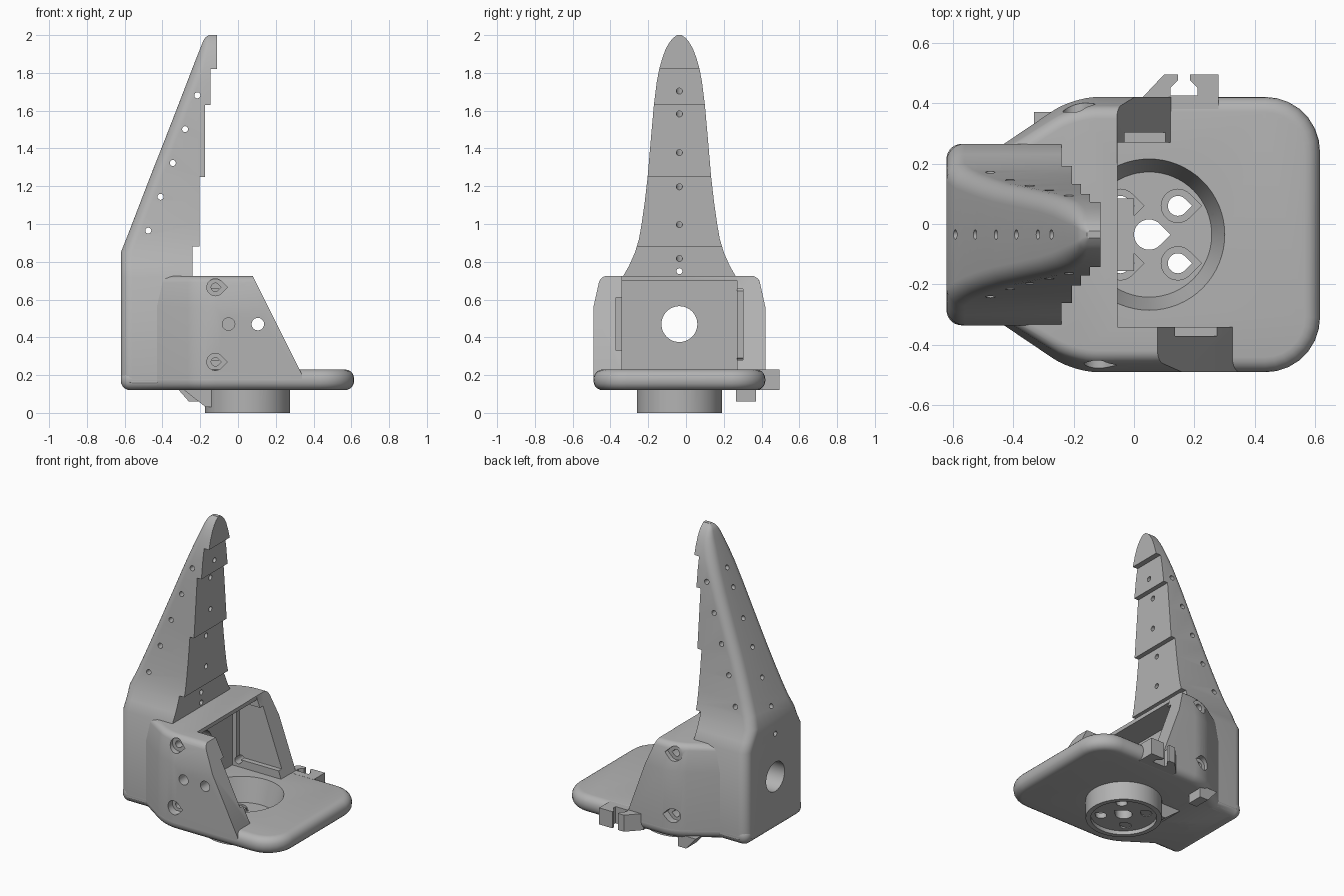
import bpy, bmesh, math
from mathutils import Vector

cube = bpy.data.objects.get("Cube")
if cube:
    bpy.data.objects.remove(cube, do_unlink=True)

GREY = bpy.data.materials.new("plain_grey")
GREY.use_nodes = True
GREY.diffuse_color = (0.45, 0.45, 0.45, 1)
GREY.node_tree.nodes["Principled BSDF"].inputs["Base Color"].default_value = (0.45, 0.45, 0.45, 1)

CY = -0.035                 # middle of the body in y
HUB = (0.05, CY)            # middle of the round hub


def rounded(corners, n=7):
    """Outline from (x, y, radius) corners."""
    out = []
    for i, (x, y, r) in enumerate(corners):
        p = Vector((x, y))
        if r == 0:
            out.append(p)
            continue
        a = p + (Vector(corners[i - 1][:2]) - p).normalized() * r
        b = p + (Vector(corners[(i + 1) % len(corners)][:2]) - p).normalized() * r
        for k in range(n + 1):
            t = k / n
            # blend that stays close to a circular arc
            w = 1.41 * t * (1 - t)
            out.append((a * (1 - t) ** 2 + p * w + b * t * t) / ((1 - t) ** 2 + w + t * t))
    return out


def circle(cx, cy, r, n=48):
    return [(cx + r * math.cos(2 * math.pi * k / n), cy + r * math.sin(2 * math.pi * k / n)) for k in range(n)]


def teardrop(cx, cy, r, n=24):
    """Circle with a point towards +x."""
    arc = [math.pi / 4 + 1.5 * math.pi * k / n for k in range(n + 1)]
    return [(cx + r * math.cos(a), cy + r * math.sin(a)) for a in arc] + [(cx + r * math.sqrt(2), cy)]


def place(p, d, axis):
    return {"x": (d, p[0], p[1]), "y": (p[0], d, p[1]), "z": (p[0], p[1], d)}[axis]


def loft(name, rings, axis="z", bevel=0, pick=None):
    """Solid through outlines given as (distance along axis, points)."""
    bm = bmesh.new()
    loops = [[bm.verts.new(place(p, d, axis)) for p in pts] for d, pts in rings]
    n = len(loops[0])
    for a, b in zip(loops, loops[1:]):
        for i in range(n):
            bm.faces.new((a[i], a[(i + 1) % n], b[(i + 1) % n], b[i]))
    bm.faces.new(loops[0][::-1])
    bm.faces.new(loops[-1])
    bmesh.ops.recalc_face_normals(bm, faces=bm.faces)
    if bevel:
        edges = [e for e in bm.edges if pick(e.verts[0].co, e.verts[1].co)]
        bmesh.ops.bevel(bm, geom=edges, offset=bevel, segments=5, profile=0.5, affect="EDGES")
    me = bpy.data.meshes.new(name)
    bm.to_mesh(me)
    bm.free()
    me.materials.append(GREY)
    ob = bpy.data.objects.new(name, me)
    bpy.context.collection.objects.link(ob)
    return ob


def prism(name, pts, axis, lo, hi, **kw):
    return loft(name, [(lo, pts), (hi, pts)], axis, **kw)


def box(name, x, y, z):
    return prism(name, [(x[0], y[0]), (x[1], y[0]), (x[1], y[1]), (x[0], y[1])], "z", *z)


def activate(ob):
    bpy.ops.object.select_all(action="DESELECT")
    ob.select_set(True)
    bpy.context.view_layer.objects.active = ob


def cut(targets, cutter, operation="DIFFERENCE"):
    cutter.hide_render = True
    for ob in targets:
        activate(ob)
        m = ob.modifiers.new("cut", "BOOLEAN")
        m.object, m.operation, m.solver = cutter, operation, "EXACT"
        bpy.ops.object.modifier_apply(modifier=m.name)
    bpy.data.objects.remove(cutter, do_unlink=True)


# base plate with rounded rim
plan = [(-0.62, -0.335, 0.05), (-0.43, -0.335, 0), (-0.2, -0.49, 0.08), (0.615, -0.49, 0.18),
        (0.615, 0.42, 0.18), (-0.2, 0.42, 0.08), (-0.43, 0.265, 0), (-0.62, 0.265, 0.05)]
plate = prism("base_plate", rounded(plan), "z", 0.12, 0.23, bevel=0.05,
              pick=lambda a, b: abs(a.z - b.z) < 1e-5)

# hub under the plate, and its ramp
hub = prism("hub", circle(*HUB, 0.225, 64), "z", 0, 0.17)
ramp = prism("hub_ramp", [(-0.31, 0.14), (-0.17, 0.03), (0, 0.03), (0, 0.14)], "y", CY - 0.12, CY + 0.12)
cut([plate, hub, ramp], loft("recess", [(0.08, circle(*HUB, 0.207, 64)), (0.24, circle(*HUB, 0.253, 64))]))
cut([hub], prism("under_recess", circle(*HUB, 0.195), "z", -0.1, 0.025))
cut([hub], prism("centre_hole", teardrop(*HUB, 0.05), "z", -0.1, 0.2))
for sx in (-1, 1):
    for sy in (-1, 1):
        c = (HUB[0] + sx * 0.095, HUB[1] + sy * 0.095)
        cut([hub], prism("counterbore", teardrop(*c, 0.055), "z", 0.06, 0.2))
        cut([hub], prism("screw_hole", teardrop(*c, 0.033), "z", -0.1, 0.2))

# small foot under the left side
foot = prism("left_foot", [(-0.33, 0.14), (-0.26, 0.06), (-0.2, 0.06), (-0.2, 0.14)], "y", 0.265, 0.37)

# cable clip on the left edge
clip = prism("cable_clip", [(0.02, 0.38), (0.02, 0.41), (0.10, 0.495), (0.145, 0.495), (0.145, 0.475),
                            (0.12, 0.45), (0.12, 0.425), (0.21, 0.425), (0.21, 0.45), (0.185, 0.475),
                            (0.185, 0.495), (0.28, 0.495), (0.28, 0.38)], "z", 0.121, 0.229)

# housing: shell with two cheeks and a thin roof
shell = [(-0.43, -0.335, 0), (-0.2, -0.49, 0.08), (0.34, -0.49, 0),
         (0.34, 0.42, 0), (-0.2, 0.42, 0.08), (-0.43, 0.265, 0)]
low = rounded(shell)
top = [(x, CY + (y - CY) * 0.92) for x, y in low]
housing = loft("housing", [(0.17, low), (0.56, low), (0.725, top)], bevel=0.035,
               pick=lambda a, b: a.z > 0.7 and b.z > 0.7)
cut([housing], box("cavity", (-0.23, 0.6), (-0.34, 0.27), (0.1, 0.70)))
cut([housing], box("roof_opening", (-0.055, 0.6), (-0.34, 0.27), (0.5, 1)))
# sloped front ends of the cheeks, and the grooves on their inner faces
for name, x_top, x_low, y, groove_y, groove_z in (
        ("right", 0.08, 0.33, (-0.7, -0.3), (-0.37, -0.3), (0.33, 0.61)),
        ("left", -0.055, 0.125, (0.2, 0.7), (0.2, 0.303), (0.28, 0.655))):
    k = (x_low - x_top) / 0.5
    slope = [(x_low + k * 0.12, 0.1), (0.8, 0.1), (0.8, 0.9), (x_top - k * 0.18, 0.9)]
    cut([housing], prism(name + "_slope", slope, "y", *y))
    cut([housing], box(name + "_groove", (-0.2, 0.6), groove_y, groove_z))
# screw holes through the cheeks
for z in (0.27, 0.665):
    cut([housing], prism("right_sink", teardrop(-0.12, z, 0.045), "y", -0.7, -0.44))
    cut([housing], prism("right_screw", teardrop(-0.12, z, 0.022), "y", -0.7, -0.3))
    cut([housing], prism("left_sink", teardrop(-0.19, z, 0.045), "y", 0.37, 0.7))
    cut([housing], prism("left_screw", teardrop(-0.19, z, 0.022), "y", 0.2, 0.7))
for x in (-0.05, 0.105):
    cut([housing], prism("right_hole", circle(x, 0.47, 0.033, 32), "y", -0.7, -0.3))

# tower: (height, back x, half width)
sections = [(0.12, -0.58, 0.26), (0.135, -0.605, 0.285), (0.16, -0.62, 0.30), (0.72, -0.62, 0.30),
            (0.78, -0.62, 0.266), (0.85, -0.62, 0.235), (0.92, -0.592, 0.214), (1.0, -0.561, 0.2),
            (1.12, -0.515, 0.183), (1.25, -0.465, 0.168), (1.45, -0.386, 0.151), (1.63, -0.316, 0.135),
            (1.75, -0.27, 0.12), (1.82, -0.243, 0.107), (1.88, -0.22, 0.09), (1.93, -0.2, 0.071),
            (1.965, -0.186, 0.05), (1.985, -0.175, 0.033), (2.0, -0.155, 0.012)]
rings = []
for z, back, w in sections:
    r = min(0.06, w * 0.6)
    rings.append((z, rounded([(0, CY - w, 0), (0, CY + w, 0), (back, CY + w, r), (back, CY - w, r)])))
tower = loft("tower", rings)
steps = [(-1, 0), (-0.24, 0)]
for x, z, nxt in ((-0.24, 0.88, -0.205), (-0.205, 1.25, -0.175), (-0.175, 1.63, -0.145), (-0.145, 1.82, -0.11)):
    steps += [(x, z), (nxt, z)]
cut([tower], prism("stair", steps + [(-0.11, 2.1), (-1, 2.1)], "y", -1, 1), "INTERSECT")

# large opening, cross holes and tilted lengthwise holes
cut([tower, housing], prism("wire_opening", circle(CY, 0.47, 0.095), "x", -0.9, 0))
for i in range(5):
    cut([tower], prism("cross_hole", circle(-0.475 + 0.065 * i, 0.965 + 0.179 * i, 0.016, 16), "y", -1, 1))
cut([tower], prism("low_hole", circle(CY, 0.75, 0.016, 16), "x", -0.9, 0))
for z in (0.805, 0.995, 1.195, 1.385, 1.59, 1.72):
    cut([tower], loft("long_hole", [(-0.9, circle(CY, z + 0.21, 0.016, 16)),
                                    (0, circle(CY, z - 0.06, 0.016, 16))], "x"))

for ob in (plate, hub, ramp, foot, clip, housing, tower):
    activate(ob)
    bpy.ops.object.shade_smooth_by_angle(angle=math.radians(30))
